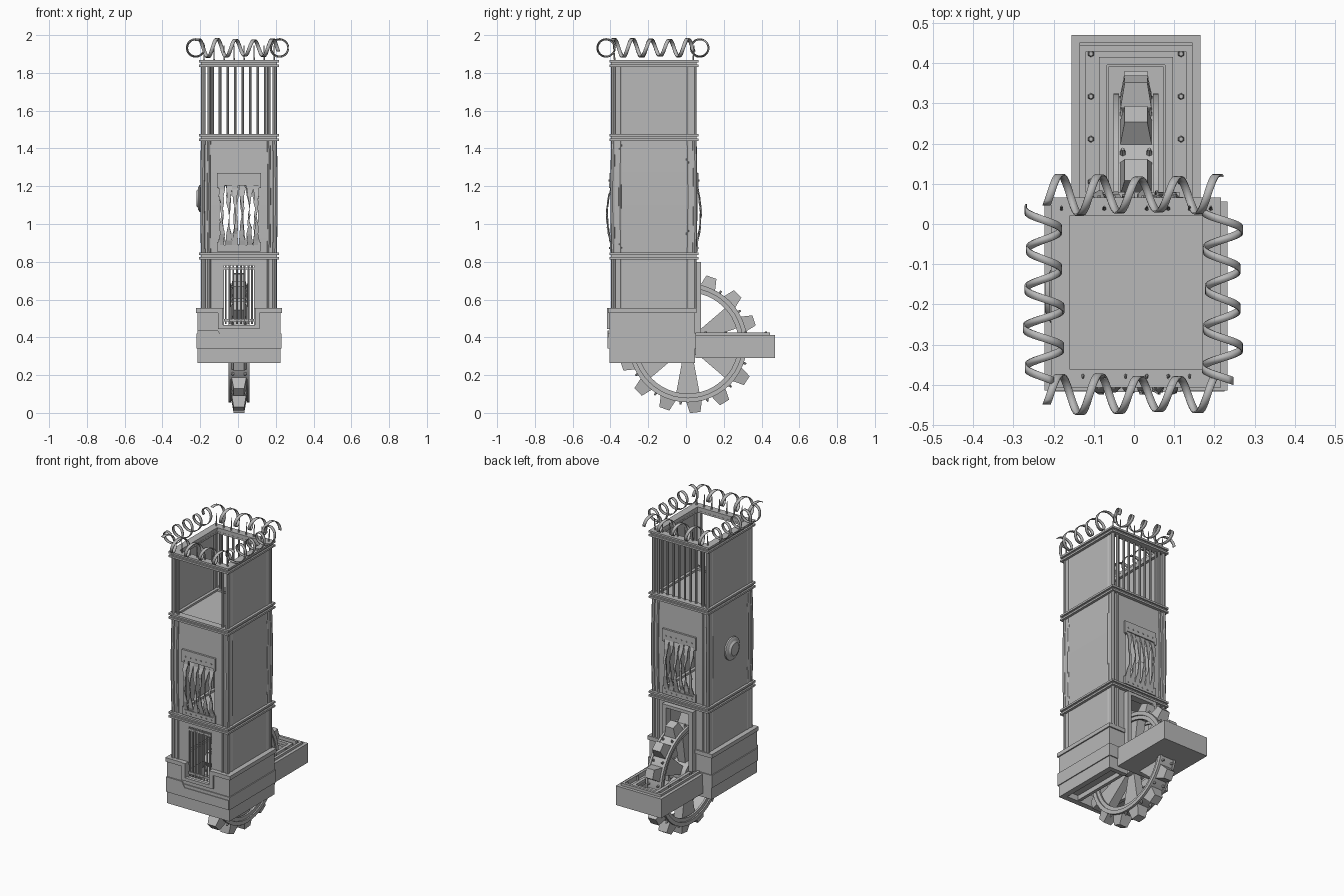
import bpy, bmesh, math, random
from mathutils import Matrix, Vector

if "Cube" in bpy.data.objects:
    bpy.data.objects.remove(bpy.data.objects["Cube"])
random.seed(4)
CX, CY, HX, HY = 0.005, -0.17, 0.197, 0.222   # tower axis and half sizes
TOWER, WHEEL, SIDES = (CX, CY, 0), (CX, 0.01, 0.37), (-1, 1)
metal = bpy.data.materials.new("grey_metal")
metal.use_nodes = True
metal.diffuse_color = (0.48, 0.48, 0.48, 1)
metal.node_tree.nodes["Principled BSDF"].inputs["Base Color"].default_value = metal.diffuse_color

def part(name, bm, loc=TOWER, smooth=False, solid=0):
    bmesh.ops.recalc_face_normals(bm, faces=bm.faces)
    mesh = bpy.data.meshes.new(name)
    bm.to_mesh(mesh)
    bm.free()
    mesh.materials.append(metal)
    obj = bpy.data.objects.new(name, mesh)
    obj.location = loc
    bpy.context.collection.objects.link(obj)
    if solid:
        mod = obj.modifiers.new("thickness", "SOLIDIFY")
        mod.thickness, mod.offset = solid, 0
    if smooth:
        bpy.ops.object.select_all(action="DESELECT")
        obj.select_set(True)
        bpy.context.view_layer.objects.active = obj
        bpy.ops.object.shade_smooth_by_angle(angle=math.radians(35))

def slab(bm, x0, x1, y0, y1, z0, z1):
    size = Vector((x1 - x0, y1 - y0, z1 - z0))
    if min(map(abs, size)) > 0.001:
        m = Matrix.Translation(Vector((x0, y0, z0)) + size / 2) @ Matrix.Diagonal((*size, 1))
        bmesh.ops.create_cube(bm, size=1, matrix=m)

def rod(bm, a, b, r, r2=None, n=8):
    a, b = Vector(a), Vector(b)
    m = Matrix.Translation((a + b) / 2) @ (b - a).to_track_quat("Z", "Y").to_matrix().to_4x4()
    bmesh.ops.create_cone(bm, cap_ends=True, segments=n, radius1=r,
                          radius2=r if r2 is None else r2, depth=(b - a).length, matrix=m)

def hoop(bm, hx, hy, w, z0, z1):
    for s in SIDES:
        slab(bm, s * (hx - w), s * hx, -hy, hy, z0, z1)
        slab(bm, w - hx, hx - w, s * (hy - w), s * hy, z0, z1)

def wall(bm, s, x0, x1, z0, z1, out=0, t=0.012):   # s: front -1, back +1
    slab(bm, x0, x1, s * (HY + out - t), s * (HY + out), z0, z1)

def pierced(bm, s, half, z0, z1, hole, h0, h1, out=0, t=0.012):
    wall(bm, s, -half, half, z0, h0, out, t)
    wall(bm, s, -half, half, h1, z1, out, t)
    for side in SIDES:
        wall(bm, s, side * hole, side * half, h0, h1, out, t)

def bow(bm, z0, z1):   # swell outward between two heights
    for k in range(1, 7):
        bmesh.ops.bisect_plane(bm, geom=bm.verts[:] + bm.edges[:] + bm.faces[:],
                               plane_co=(0, 0, z0 + (z1 - z0) * k / 7), plane_no=(0, 0, 1))
    for v in bm.verts:
        f = 1 + 0.02 * math.sin(math.pi * min(1, max(0, (v.co.z - z0) / (z1 - z0))))
        v.co.x, v.co.y = v.co.x * f, v.co.y * f

def ribbon(bm, rows):   # strip of quads through pairs of points
    rows = [[bm.verts.new(p) for p in row] for row in rows]
    for p, q in zip(rows, rows[1:]):
        bm.faces.new((p[0], p[1], q[1], q[0]))

# Walls and corner posts of the three storeys
for name, z0, z1 in (("lower", 0.55, 0.82), ("middle", 0.84, 1.45), ("upper", 1.47, 1.84)):
    posts, walls = bmesh.new(), bmesh.new()
    for s in SIDES:
        slab(walls, s * (HX - 0.014), s * (HX - 0.002), -HY + 0.01, HY - 0.01, z0, z1)
        for sy in SIDES:
            x, y = s * (HX - 0.008), sy * (HY - 0.008)
            for dx, dy, r in ((0, 0, 0.012), (0.032, 0, 0.009), (0, 0.038, 0.009)):
                rod(posts, (x - s * dx, y - sy * dy, z0), (x - s * dx, y - sy * dy, z1), r)
        if name == "lower":
            pierced(walls, s, HX - 0.01, z0, z1, 0.08, z0, 0.78, -0.006)
        if name == "middle":
            pierced(walls, s, HX - 0.01, z0, z1, 0.1, 0.885, 1.21, -0.006)
            wall(walls, s, -0.115, 0.115, 1.205, 1.27, 0.01)
            wall(walls, s, -0.115, 0.115, 0.855, 0.89, 0.01)
            for side in SIDES:
                wall(walls, s, side * 0.1, side * 0.115, 1.19, 1.21, 0.01)
                wall(walls, s, side * 0.1, side * 0.115, 0.88, 0.905, 0.01)
            for k in range(12):
                x, z = -0.09 + 0.036 * (k % 6), (0.872, 1.23)[k // 6]
                rod(walls, (x, s * HY, z), (x, s * (HY + 0.014), z), 0.005, n=6)
    if name == "middle":
        bow(posts, z0, z1)
        bow(walls, z0, z1)
    part(name + "_corner_posts", posts, smooth=True)
    part(name + "_walls", walls)

# Torn metal strips across the middle windows
bm = bmesh.new()
for k in range(12):
    s, snap, rows = SIDES[k // 6], (0, 0.45, 0, 0, 0.6, 0)[k % 6], []
    for i in range(11):
        t = i / 10
        w = 0.005 + 0.013 * abs(2 * t - 1) ** 1.3 + random.uniform(-0.002, 0.002)
        if snap:
            w = max(0.0005, w * min(1, abs(t - snap) * 4))
        x = -0.09 + 0.036 * (k % 6) + random.uniform(-0.005, 0.005)
        y = s * (HY + 0.002 + 0.024 * math.sin(math.pi * t) + random.uniform(-0.004, 0.004))
        rows.append([(x + d * w, y, 0.88 + 0.335 * t) for d in SIDES])
    ribbon(bm, rows)
part("torn_window_strips", bm, solid=0.006)

# Double trim bands and floors
bm, floors = bmesh.new(), bmesh.new()
for z in (0.83, 1.458, 1.85):
    hoop(bm, HX + 0.004, HY + 0.004, 0.035, z - 0.018, z + 0.018)
    for s in SIDES:
        hoop(bm, HX + 0.014, HY + 0.014, 0.046, z + s * 0.012 - 0.006, z + s * 0.012 + 0.006)
    if z < 1.8:
        slab(floors, -HX + 0.01, HX - 0.01, -HY + 0.01, HY - 0.01, z - 0.01, z + 0.006)
part("trim_bands", bm)
part("floors", floors)

# Bars behind the upper storey and in the lower front window, spikes on top
upper, lower, spikes = bmesh.new(), bmesh.new(), bmesh.new()
for k in range(8):
    x, z = -0.14 + 0.04 * k, 1.86
    rod(upper, (x, HY - 0.02, 1.46), (x, HY - 0.02, 1.85), 0.007)
    x = -0.07 + 0.02 * k
    rod(lower, (x, -HY + 0.004, 0.47), (x, -HY + 0.004, 0.78), 0.005)
    for s in SIDES:
        x = -0.185 + 0.053 * k
        rod(spikes, (x, s * (HY - 0.015), z), (x, s * (HY - 0.008), z + 0.085), 0.005, 0.002, 6)
for z in (0.49, 0.765):
    wall(lower, -1, -0.08, 0.08, z - 0.006, z + 0.006, 0, 0.01)
part("upper_back_bars", upper, smooth=True)
part("front_window_bars", lower, smooth=True)
part("top_spikes", spikes)

# Stepped hollow base, open at the back for the wheel
bm = bmesh.new()
for z0, z1, out in ((0.264, 0.34, 0.014), (0.34, 0.42, 0.02), (0.42, 0.46, 0.014),
                    (0.46, 0.53, 0.014), (0.53, 0.555, 0.022)):
    half = HX + out + 0.008
    for s in SIDES:
        slab(bm, s * (half - 0.035), s * half, -HY - out, HY + out - 0.018, z0, z1)
    pierced(bm, 1, half - 0.035, z0, z1, 0.085, z0, z1, out - 0.018, 0.03)
    pierced(bm, -1, half - 0.035, z0, z1, 0.085, max(z0, min(z1, 0.46)), z1, out, 0.035)
for s in SIDES:
    slab(bm, s * 0.085, s * (HX - 0.01), -HY, HY - 0.01, 0.3, 0.315)
    slab(bm, s * 0.085, s * 0.105, -HY, HY - 0.01, 0.27, 0.3)
part("base", bm)

# Raised trim round the front notch and the back wheel opening
bm = bmesh.new()
for s in SIDES:
    wall(bm, -1, s * 0.085, s * 0.11, 0.46, 0.555, 0.026, 0.02)
    wall(bm, 1, s * 0.08, s * 0.108, 0.42, 0.8, 0.028, 0.04)
wall(bm, -1, -0.11, 0.11, 0.445, 0.465, 0.026, 0.02)
wall(bm, 1, -0.085, 0.085, 0.78, 0.8, 0.028, 0.04)
part("opening_trim", bm)

# Slanted plate on the front of the base
bm = bmesh.new()
bm.faces.new([bm.verts.new((x, -HY - 0.02, z)) for x, z in
              ((-0.22, 0.34), (0.22, 0.34), (0.22, 0.4), (-0.09, 0.4), (-0.11, 0.435), (-0.22, 0.435))])
part("base_front_plate", bm, solid=0.008)

# Wheel housing behind the tower: U-shaped layers around a slot, closed below
bm = bmesh.new()
for hx, end, w, z0, z1 in ((0.16, 0.21, 0.02, 0.29, 0.412), (0.14, 0.185, 0.016, 0.39, 0.426),
                           (0.145, 0.21, 0.078, 0.385, 0.398), (0.092, 0.155, 0.02, 0.39, 0.414)):
    for s in SIDES:
        slab(bm, s * (hx - w), s * hx, -0.21, end, z0, z1)
    slab(bm, w - hx, hx - w, end - w, end, z0, z1)
slab(bm, -0.145, 0.145, -0.21, 0.195, 0.29, 0.302)
for k in range(8):
    x, y = SIDES[k // 4] * 0.112, -0.155 + 0.106 * (k % 4)
    rod(bm, (x, y, 0.39), (x, y, 0.43), 0.009, 0.006, 6)
part("wheel_housing", bm, (CX, 0.26, 0))

# Toothed wheel turning about the x axis
bm, spokes, teeth = bmesh.new(), bmesh.new(), bmesh.new()
for r0, r1, x0, x1 in ((0.283, 0.308, -0.042, 0.042), (0.268, 0.298, -0.048, -0.036), (0.268, 0.298, 0.036, 0.048),
                       (0.29, 0.314, -0.056, -0.042), (0.29, 0.314, 0.042, 0.056)):
    loops = [[bm.verts.new(Matrix.Rotation(math.tau * i / 48, 3, "X") @ Vector((x, r, 0)))
              for x, r in ((x0, r0), (x1, r0), (x1, r1), (x0, r1))] for i in range(48)]
    for i in range(48):
        for j in range(4):
            bm.faces.new((loops[i][j], loops[i][j - 1], loops[i - 1][j - 1], loops[i - 1][j]))
rod(bm, (-0.055, 0, 0), (0.055, 0, 0), 0.075, n=24)
rod(bm, (-0.09, 0, 0), (0.09, 0, 0), 0.03, n=16)
part("wheel_rim_and_hub", bm, WHEEL, True)

def frustum(bm, angle, *rings):   # rings: radius, half width along x, half width along the rim
    ends = [[bm.verts.new(Matrix.Rotation(angle, 3, "X") @ Vector((sx * a, r, sw * w)))
             for sx, sw in ((-1, -1), (1, -1), (1, 1), (-1, 1))] for r, a, w in rings]
    for end in ends:
        bm.faces.new(end)
    for j in range(4):
        bm.faces.new((ends[0][j], ends[0][j - 1], ends[1][j - 1], ends[1][j]))

for k in range(6):
    frustum(spokes, math.radians(30 + 60 * k), (0.05, 0.025, 0.022), (0.288, 0.03, 0.066))
for k in range(14):
    a = math.radians(-84) + math.tau * k / 14
    frustum(teeth, a, (0.3, 0.04, 0.044), (0.37, 0.028, 0.028))
    for s in SIDES:
        p = Matrix.Rotation(a + math.pi / 14, 3, "X") @ Vector((0, 1, 0))
        off = Vector((s * 0.033, 0, 0))
        rod(teeth, p * 0.3 + off, p * 0.328 + off, 0.01, 0.004, 6)
part("wheel_spokes", spokes, WHEEL)
part("wheel_teeth", teeth, WHEEL)

# Round boss on the right wall
bm = bmesh.new()
for x0, x1, r0, r1 in ((0.18, 0.208, 0.072, 0.072), (0.208, 0.216, 0.072, 0.06), (0.216, 0.226, 0.05, 0.04)):
    rod(bm, (-x0, -0.01, 1.135), (-x1, -0.01, 1.135), r0, r1, 24)
part("side_boss", bm, smooth=True)

# Coiled ribbon wire along each side of the top
bm, turn = bmesh.new(), math.tau * 4.4
for k in range(4):
    rot = Matrix.Rotation(k * math.pi / 2, 3, "Z")
    length, dist = ((0.215, 0.248), (0.215, 0.222))[k % 2]
    phase, rows = (1 if k < 2 else math.pi - turn - 1), []
    for i in range(97):
        t = i / 96
        a, r = turn * t + phase, 0.046 + 0.004 * math.sin(7 * t + k)
        c = Vector((length * (2 * t - 1), -dist - r * math.cos(a), 1.932 + r * math.sin(a)))
        rows.append([rot @ (c + Vector((d * 0.01, 0, 0))) for d in SIDES])
    ribbon(bm, rows)
part("coiled_wire", bm, (-0.002, -0.175, 0), smooth=True, solid=0.004)
